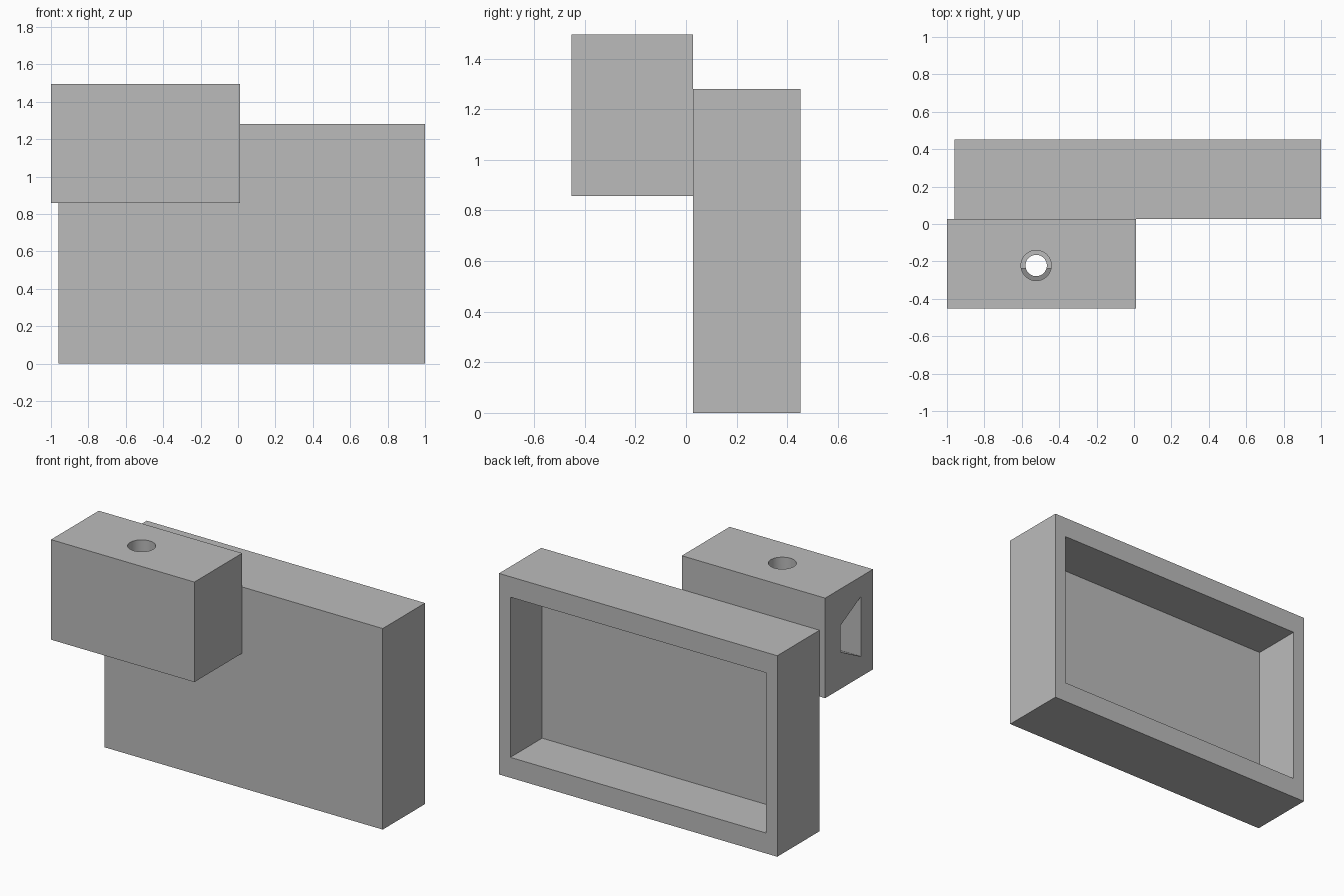
import bpy
import bmesh
import math
from mathutils import Matrix, Vector

cube = bpy.data.objects.get("Cube")
if cube:
    bpy.data.objects.remove(cube, do_unlink=True)

grey = bpy.data.materials.new("plain grey")
grey.use_nodes = True
colour = (0.5, 0.5, 0.5, 1)
grey.diffuse_color = colour
grey.node_tree.nodes["Principled BSDF"].inputs["Base Color"].default_value = colour


def make_object(name, bm):
    bmesh.ops.recalc_face_normals(bm, faces=bm.faces)
    mesh = bpy.data.meshes.new(name)
    bm.to_mesh(mesh)
    bm.free()
    mesh.materials.append(grey)
    obj = bpy.data.objects.new(name, mesh)
    bpy.context.collection.objects.link(obj)
    return obj


def box(name, low, high):
    low, high = Vector(low), Vector(high)
    bm = bmesh.new()
    place = Matrix.Translation((low + high) / 2) @ Matrix.Diagonal((*(high - low), 1))
    bmesh.ops.create_cube(bm, size=1, matrix=place)
    return make_object(name, bm)


def upright_cylinder(name, x, y, radius, bottom, top):
    bm = bmesh.new()
    bmesh.ops.create_cone(bm, cap_ends=True, segments=48, radius1=radius, radius2=radius,
                          depth=top - bottom,
                          matrix=Matrix.Translation((x, y, (bottom + top) / 2)))
    return make_object(name, bm)


def prism_along_x(name, profile, x_start, x_end):
    bm = bmesh.new()
    face = bm.faces.new([bm.verts.new((x_start, y, z)) for y, z in profile])
    grown = bmesh.ops.extrude_face_region(bm, geom=[face])
    moved = [v for v in grown["geom"] if isinstance(v, bmesh.types.BMVert)]
    bmesh.ops.translate(bm, verts=moved, vec=(x_end - x_start, 0, 0))
    return make_object(name, bm)


def cut(target, cutter):
    cutter.hide_render = True
    mod = target.modifiers.new("cut", "BOOLEAN")
    mod.operation = "DIFFERENCE"
    mod.solver = "EXACT"
    mod.object = cutter
    bpy.context.view_layer.objects.active = target
    bpy.ops.object.modifier_apply(modifier=mod.name)
    bpy.data.objects.remove(cutter, do_unlink=True)


# Deep tray, open at the back
JOIN = 0.028
tray = box("tray", (-0.96, JOIN, 0), (1, 0.453, 1.28))
cut(tray, box("tray_cutter", (-0.88, 0.133, 0.13), (0.92, 0.6, 1.15)))

# Mounting block on the front
block = box("mounting_block", (-1, -0.453, 0.858), (0.01, JOIN, 1.495))

# Dovetail slot entering from the outer end
MID = 1.177
slot = [(-0.127, MID - 0.085), (-0.127, MID + 0.085), (-0.33, MID + 0.19), (-0.33, MID - 0.19)]
cut(block, prism_along_x("slot_cutter", slot, -1.2, -0.2))

# Bolt hole right through, with a wider counterbore from the top
cut(block, upright_cylinder("bolt_cutter", -0.523, -0.222, 0.057, 0.7, 1.7))
cut(block, upright_cylinder("counterbore_cutter", -0.523, -0.222, 0.081, 1.32, 1.7))

# Smooth bores, crisp corners
for obj in (tray, block):
    bpy.ops.object.select_all(action="DESELECT")
    obj.select_set(True)
    bpy.context.view_layer.objects.active = obj
    bpy.ops.object.shade_smooth_by_angle(angle=math.radians(25))
